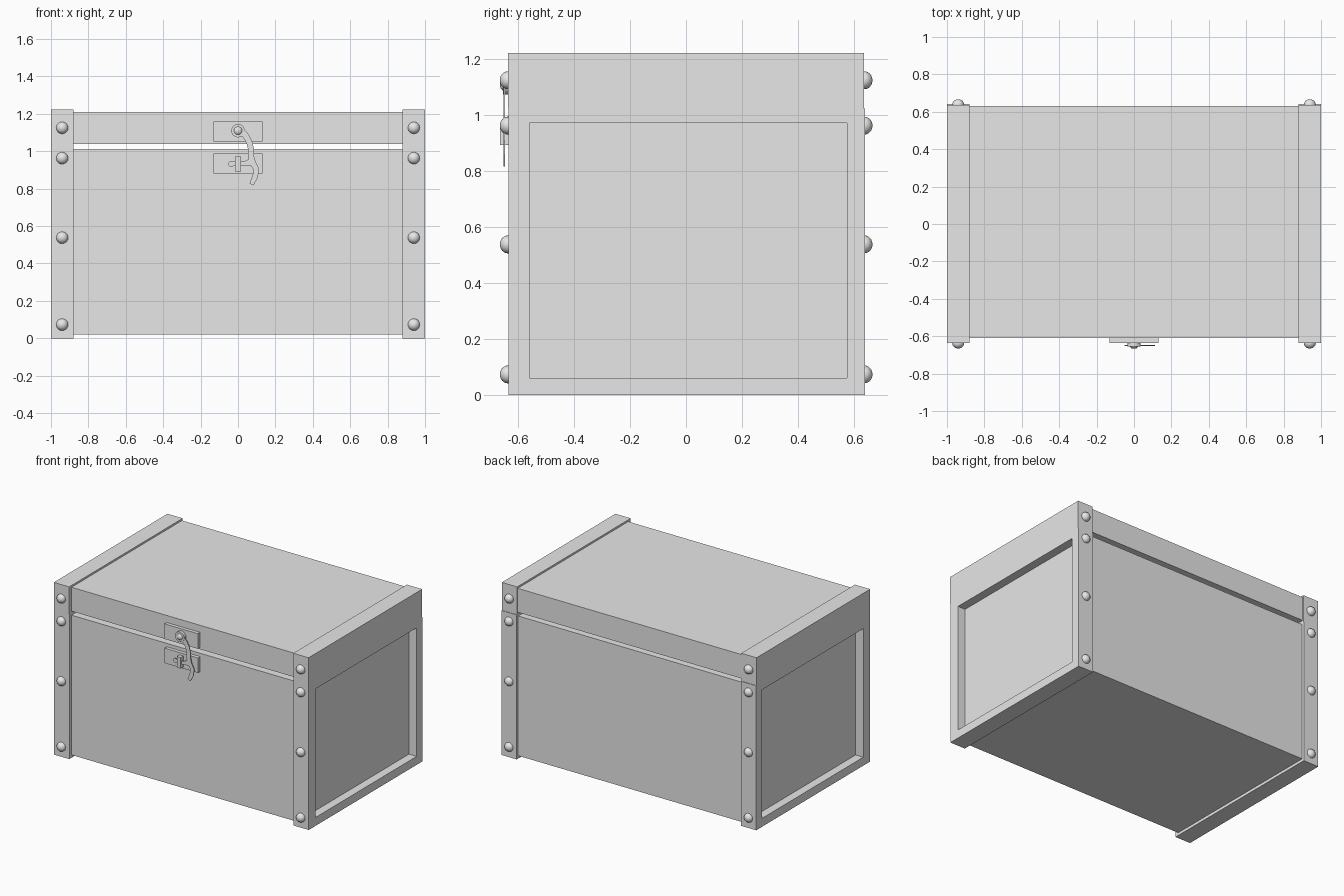
import bpy
import bmesh
from math import pi
from mathutils import Matrix, Vector

old = bpy.data.objects.get("Cube")
if old:
    bpy.data.objects.remove(old, do_unlink=True)

# Single plain grey finish
grey = bpy.data.materials.new("plain_grey")
grey.use_nodes = True
grey.diffuse_color = (0.8, 0.8, 0.8, 1)
grey.node_tree.nodes["Principled BSDF"].inputs["Base Color"].default_value = (0.8, 0.8, 0.8, 1)


def finish(bm, name, smooth=False):
    bmesh.ops.recalc_face_normals(bm, faces=bm.faces)
    mesh = bpy.data.meshes.new(name)
    bm.to_mesh(mesh)
    bm.free()
    mesh.materials.append(grey)
    for p in mesh.polygons:
        p.use_smooth = smooth
    obj = bpy.data.objects.new(name, mesh)
    bpy.context.collection.objects.link(obj)
    return obj


def box_mesh(lo, hi):
    lo, hi = Vector(lo), Vector(hi)
    bm = bmesh.new()
    bmesh.ops.create_cube(bm, size=1, matrix=Matrix.Translation((lo + hi) / 2)
                          @ Matrix.Diagonal((*(hi - lo), 1)))
    return bm


def box(name, lo, hi):
    return finish(box_mesh(lo, hi), name)


def dome(name, loc, radius, depth):
    bm = bmesh.new()
    bmesh.ops.create_uvsphere(bm, u_segments=20, v_segments=12, radius=1,
                              matrix=Matrix.Translation(loc)
                              @ Matrix.Diagonal((radius, depth, radius, 1))
                              @ Matrix.Rotation(pi / 2, 4, "X"))
    return finish(bm, name, True)


def ribbon(name, path, y, thick):
    """Flat plate following (x, z, half width) points."""
    left, right = [], []
    for i, (x, z, w) in enumerate(path):
        a, b = path[max(i - 1, 0)], path[min(i + 1, len(path) - 1)]
        d = Vector((b[0] - a[0], b[1] - a[1])).normalized()
        left.append((x - d.y * w, y, z + d.x * w))
        right.append((x + d.y * w, y, z - d.x * w))
    bm = bmesh.new()
    face = bm.faces.new([bm.verts.new(p) for p in left + right[::-1]])
    ext = bmesh.ops.extrude_face_region(bm, geom=[face])["geom"]
    bmesh.ops.translate(bm, vec=(0, -thick, 0),
                        verts=[v for v in ext if isinstance(v, bmesh.types.BMVert)])
    return finish(bm, name)


# Body and lid, with an open gap between them
box("chest_body", (-0.9, -0.61, 0.02), (0.9, 0.625, 1.012))
box("chest_lid", (-0.9, -0.61, 1.04), (0.9, 0.63, 1.21))

for side, label in ((1, "left"), (-1, "right")):
    # Lower end frame with a recessed panel on its outer face
    xs = sorted((side * 0.88, side * 1.0))
    bm = box_mesh((xs[0], -0.635, 0), (xs[1], 0.641, 1.025))
    bm.normal_update()
    outer = max(bm.faces, key=lambda f: f.calc_center_median().x * side)
    bmesh.ops.inset_individual(bm, faces=[outer], thickness=0.06)
    for v in outer.verts:
        v.co.y = -0.56 if v.co.y < 0 else 0.575
        v.co.z = 0.06 if v.co.z < 0.5 else 0.972
    bmesh.ops.inset_individual(bm, faces=[outer], thickness=0)
    for v in outer.verts:
        v.co.x = side * 0.94
    finish(bm, label + "_end_frame")
    # Upper end cap that belongs to the lid
    box(label + "_lid_cap", (xs[0], -0.637, 1.025), (xs[1], 0.637, 1.223))
    # Studs on front and back
    for y, face_name in ((-0.637, "front"), (0.638, "back")):
        for z in (0.073, 0.538, 0.963, 1.125):
            dome(f"{label}_{face_name}_stud", (side * 0.94, y, z), 0.032, 0.029)

# Latch plates
box("upper_latch_plate", (-0.132, -0.635, 1.053), (0.13, -0.605, 1.16))
box("lower_latch_plate", (-0.132, -0.635, 0.882), (0.13, -0.605, 0.988))

# Pivot washer and pin
bm = bmesh.new()
bmesh.ops.create_cone(bm, cap_ends=True, segments=24, radius1=0.036, radius2=0.036, depth=0.022,
                      matrix=Matrix.Translation((0, -0.644, 1.11)) @ Matrix.Rotation(pi / 2, 4, "X"))
finish(bm, "hook_ring")
dome("hook_pin", (0, -0.65, 1.11), 0.023, 0.016)

# Hook arm with its curled tail, and the finger that enters the staple
ribbon("hook_arm", [(0.015, 1.105, 0.02), (0.04, 1.085, 0.017), (0.06, 1.05, 0.016),
                    (0.07, 1.01, 0.016), (0.07, 0.97, 0.016), (0.08, 0.935, 0.016),
                    (0.098, 0.905, 0.015), (0.092, 0.865, 0.015), (0.072, 0.822, 0.012)],
       -0.647, 0.006)
ribbon("hook_finger", [(-0.05, 0.932, 0.008), (-0.038, 0.932, 0.017), (-0.025, 0.932, 0.012),
                       (0.03, 0.932, 0.012), (0.06, 0.94, 0.017), (0.08, 0.945, 0.017)],
       -0.647, 0.006)
box("staple", (-0.015, -0.665, 0.893), (0.015, -0.63, 0.972))
